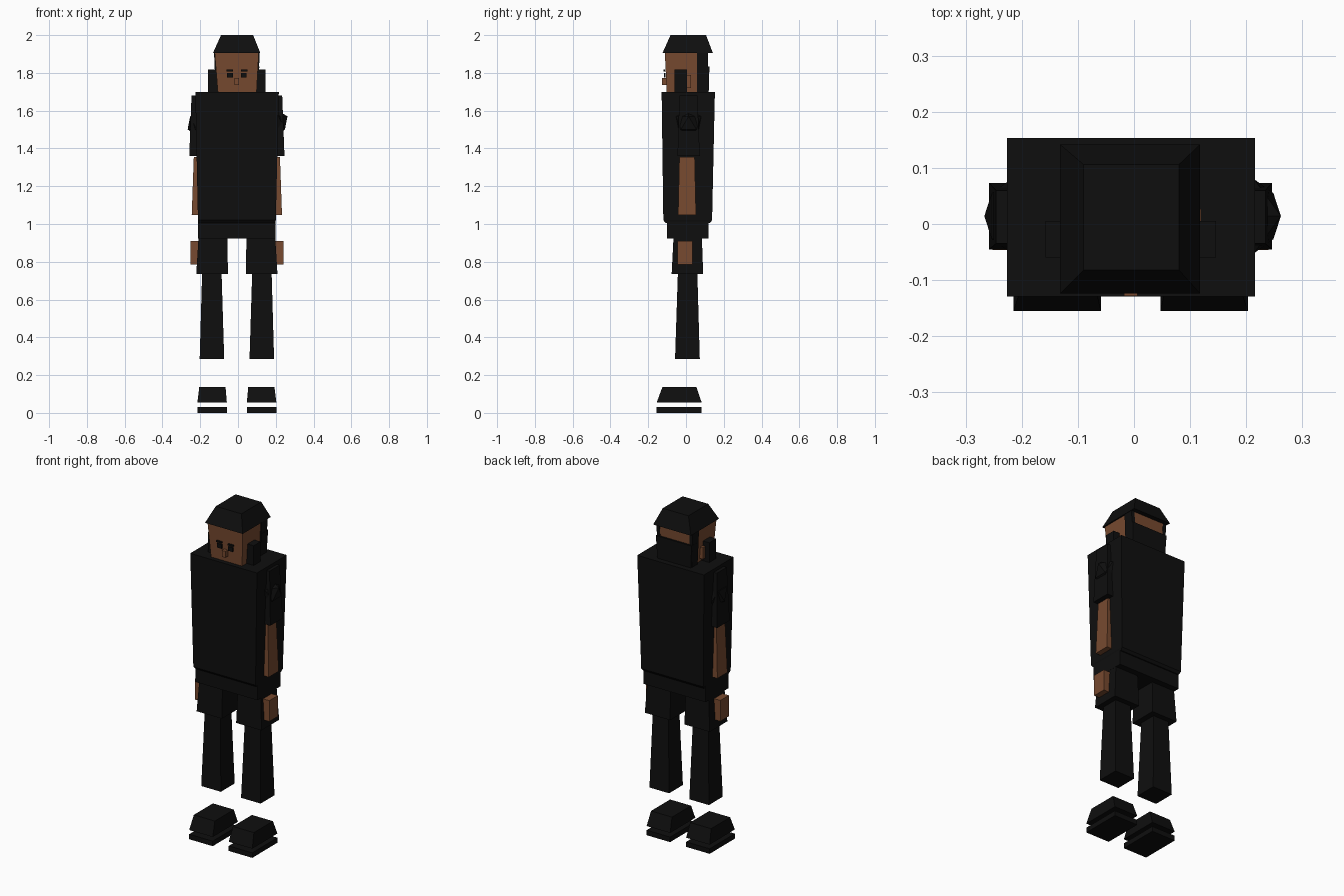
import bpy, bmesh

C = -0.006  # body centre line in x


def material(name, rgb):
    m = bpy.data.materials.new(name)
    m.diffuse_color = (*rgb, 1)
    return m


BLACK = material("near black cloth", (0.0045, 0.0045, 0.0045))
SKIN = material("brown skin", (0.185, 0.068, 0.029))


def finish(name, bm, mat):
    bmesh.ops.recalc_face_normals(bm, faces=bm.faces)
    me = bpy.data.meshes.new(name)
    bm.to_mesh(me)
    bm.free()
    me.materials.append(mat)
    ob = bpy.data.objects.new(name, me)
    bpy.context.collection.objects.link(ob)
    return ob


def block(name, mat, z0, z1, low, high=None):
    """Tapered box; low and high are (x0, x1, y0, y1) at z0 and z1."""
    high = high or low
    bm = bmesh.new()
    bmesh.ops.create_cube(bm, size=2)
    for v in bm.verts:
        r, z = (high, z1) if v.co.z > 0 else (low, z0)
        v.co = (r[1] if v.co.x > 0 else r[0], r[3] if v.co.y > 0 else r[2], z)
    return finish(name, bm, mat)


def pair(name, mat, z0, z1, low, high=None):
    """Block on both sides; x values are distances from the centre line."""
    high = high or low
    for side, s in (("left", -1), ("right", 1)):
        rects = []
        for r in (low, high):
            a, b = sorted((C + s * r[0], C + s * r[1]))
            rects.append((a, b, r[2], r[3]))
        block(side + "_" + name, mat, z0, z1, *rects)


# Head, cap and hair
block("head", SKIN, 1.69, 1.91, (-0.106, 0.098, -0.102, 0.11), (-0.124, 0.110, -0.112, 0.115))
block("cap", BLACK, 1.906, 2.0, (-0.132, 0.118, -0.124, 0.142), (-0.09, 0.08, -0.082, 0.106))
block("back_hair", BLACK, 1.69, 1.835, (-0.115, 0.105, 0.058, 0.12), (-0.124, 0.113, 0.058, 0.124))
pair("hair_strip", BLACK, 1.69, 1.908, (0.09, 0.111, 0.058, 0.113), (0.1, 0.121, 0.058, 0.117))
pair("side_lock", BLACK, 1.69, 1.818, (0.09, 0.152, -0.06, 0.005))

# Face
pair("ear", SKIN, 1.72, 1.79, (0.09, 0.125, 0.0, 0.027))
pair("eye", BLACK, 1.775, 1.80, (0.021, 0.052, -0.116, -0.108))
pair("eyebrow", BLACK, 1.808, 1.817, (0.021, 0.055, -0.119, -0.11))
block("nose", SKIN, 1.735, 1.773, (-0.018, 0.006, -0.128, -0.1))

# Torso and hips
block("torso", BLACK, 1.02, 1.70, (-0.212, 0.200, -0.12, 0.138), (-0.226, 0.216, -0.129, 0.153))
block("torso_hem", BLACK, 1.005, 1.02, (-0.208, 0.196, -0.107, 0.127), (-0.212, 0.200, -0.12, 0.138))
block("hips", BLACK, 0.922, 1.02, (-0.212, 0.198, -0.10, 0.12))

# Arms
pair("upper_arm", BLACK, 1.36, 1.68, (0.13, 0.252, -0.045, 0.073), (0.14, 0.24, -0.035, 0.06))
pair("forearm", SKIN, 1.047, 1.355, (0.16, 0.239, -0.042, 0.053), (0.16, 0.228, -0.035, 0.046))
pair("hand", SKIN, 0.785, 0.91, (0.175, 0.246, -0.046, 0.035))

# Faceted pads on the upper arms
for side, x in (("left", -0.197), ("right", 0.192)):
    bm = bmesh.new()
    bmesh.ops.create_icosphere(bm, subdivisions=1, radius=0.078)
    for v in bm.verts:
        v.co.x += x
        v.co.y += 0.014
        v.co.z += 1.535
    finish(side + "_arm_pad", bm, BLACK)

# Legs
pair("thigh", BLACK, 0.735, 0.93, (0.047, 0.215, -0.076, 0.091), (0.051, 0.203, -0.066, 0.084))
pair("shin", BLACK, 0.285, 0.74, (0.067, 0.197, -0.058, 0.073), (0.081, 0.184, -0.043, 0.06))

# Shoes and soles
pair("shoe", BLACK, 0.055, 0.137, (0.053, 0.209, -0.155, 0.083), (0.060, 0.199, -0.125, 0.055))
pair("sole", BLACK, 0.0, 0.03, (0.053, 0.209, -0.155, 0.083))
